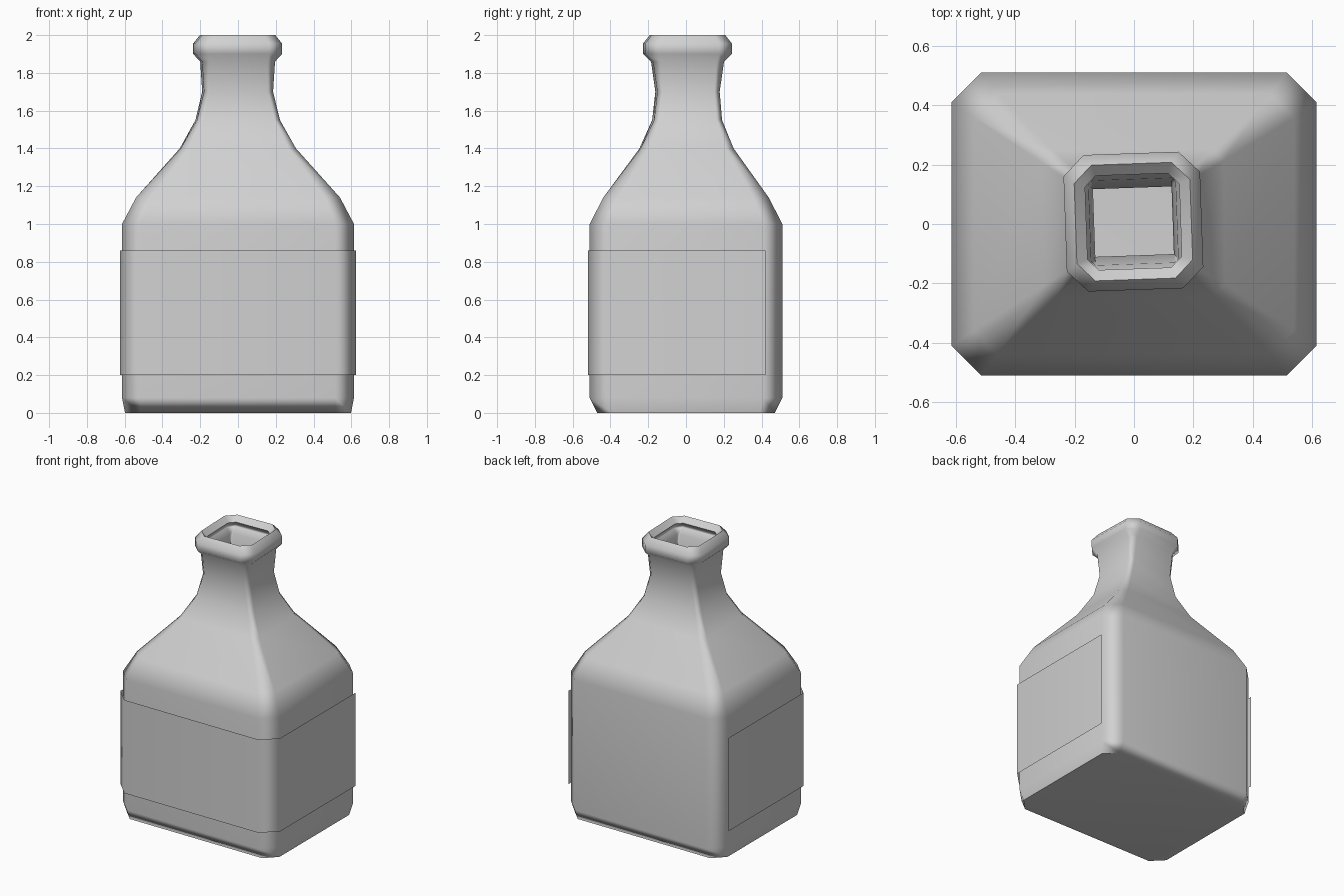
import bpy, bmesh, math
from mathutils import Matrix, Vector

default = bpy.data.objects.get("Cube")
if default:
    bpy.data.objects.remove(default, do_unlink=True)

glass = bpy.data.materials.new("plain grey")
GREY = (0.64, 0.64, 0.64, 1)
glass.diffuse_color = GREY
glass.use_nodes = True
glass.node_tree.nodes["Principled BSDF"].inputs["Base Color"].default_value = GREY


def cut_corner_ring(hx, hy, cut):
    """Rectangle outline with cut corners, starting at the back of the +x side."""
    return [Vector(p) for p in (
        (hx, hy - cut, 0), (hx, cut - hy, 0), (hx - cut, -hy, 0), (cut - hx, -hy, 0),
        (-hx, cut - hy, 0), (-hx, hy - cut, 0), (cut - hx, hy, 0), (hx - cut, hy, 0))]


def make_object(name, bm):
    mesh = bpy.data.meshes.new(name)
    bm.to_mesh(mesh)
    bm.free()
    mesh.materials.append(glass)
    obj = bpy.data.objects.new(name, mesh)
    bpy.context.collection.objects.link(obj)
    bpy.ops.object.select_all(action="DESELECT")
    obj.select_set(True)
    bpy.context.view_layer.objects.active = obj
    return obj


# Bottle: height, half width, half depth, corner cut, twist in degrees
SECTIONS = [
    (0.00, 0.598, 0.47, 0.08, 0),
    (0.08, 0.614, 0.51, 0.10, 0),
    (1.00, 0.614, 0.51, 0.10, 0),
    (1.14, 0.54, 0.438, 0.08, 0),
    (1.40, 0.305, 0.246, 0.04, 0.7),
    (1.55, 0.22, 0.18, 0.03, 1.5),
    (1.70, 0.183, 0.165, 0.03, 2),
    (1.86, 0.193, 0.188, 0.04, 2),
    (1.90, 0.23, 0.23, 0.07, 2),
    (1.955, 0.23, 0.23, 0.07, 2),
    (2.00, 0.195, 0.195, 0.06, 2),
]
bm = bmesh.new()
rings = []
for z, hx, hy, cut, twist in SECTIONS:
    turn = Matrix.Rotation(math.radians(twist), 3, "Z")
    shift = Vector((-0.001 * twist, 0.004 * twist, z))
    rings.append([bm.verts.new(turn @ p + shift) for p in cut_corner_ring(hx, hy, cut)])
bm.faces.new(rings[0])
for low, high in zip(rings, rings[1:]):
    for i in range(len(low)):
        j = (i + 1) % len(low)
        bm.faces.new((low[i], low[j], high[j], high[i]))
bmesh.ops.recalc_face_normals(bm, faces=bm.faces)
if rings[0][0].link_faces and bm.faces[:][0].normal.z > 0:
    bmesh.ops.reverse_faces(bm, faces=bm.faces)
bottle = make_object("bottle", bm)

# Hollow wall with an open mouth
wall = bottle.modifiers.new("wall", "SOLIDIFY")
wall.thickness = 0.05
wall.offset = -1
wall.use_even_offset = True
bpy.ops.object.modifier_apply(modifier=wall.name)
bpy.ops.object.shade_smooth_by_angle(angle=math.radians(70))
weighted = bottle.modifiers.new("even shading", "WEIGHTED_NORMAL")
weighted.keep_sharp = True

# Label: thin sheet around the front and both sides, open at the back
bm = bmesh.new()
path = cut_corner_ring(0.626, 0.52, 0.10)[:6]
low, high = ([bm.verts.new(p + Vector((0, 0, z))) for p in path] for z in (0.20, 0.86))
for i in range(len(path) - 1):
    bm.faces.new((low[i + 1], low[i], high[i], high[i + 1]))
label = make_object("label", bm)
bpy.ops.object.shade_smooth_by_angle(angle=math.radians(70))
label.modifiers.new("even shading", "WEIGHTED_NORMAL")
